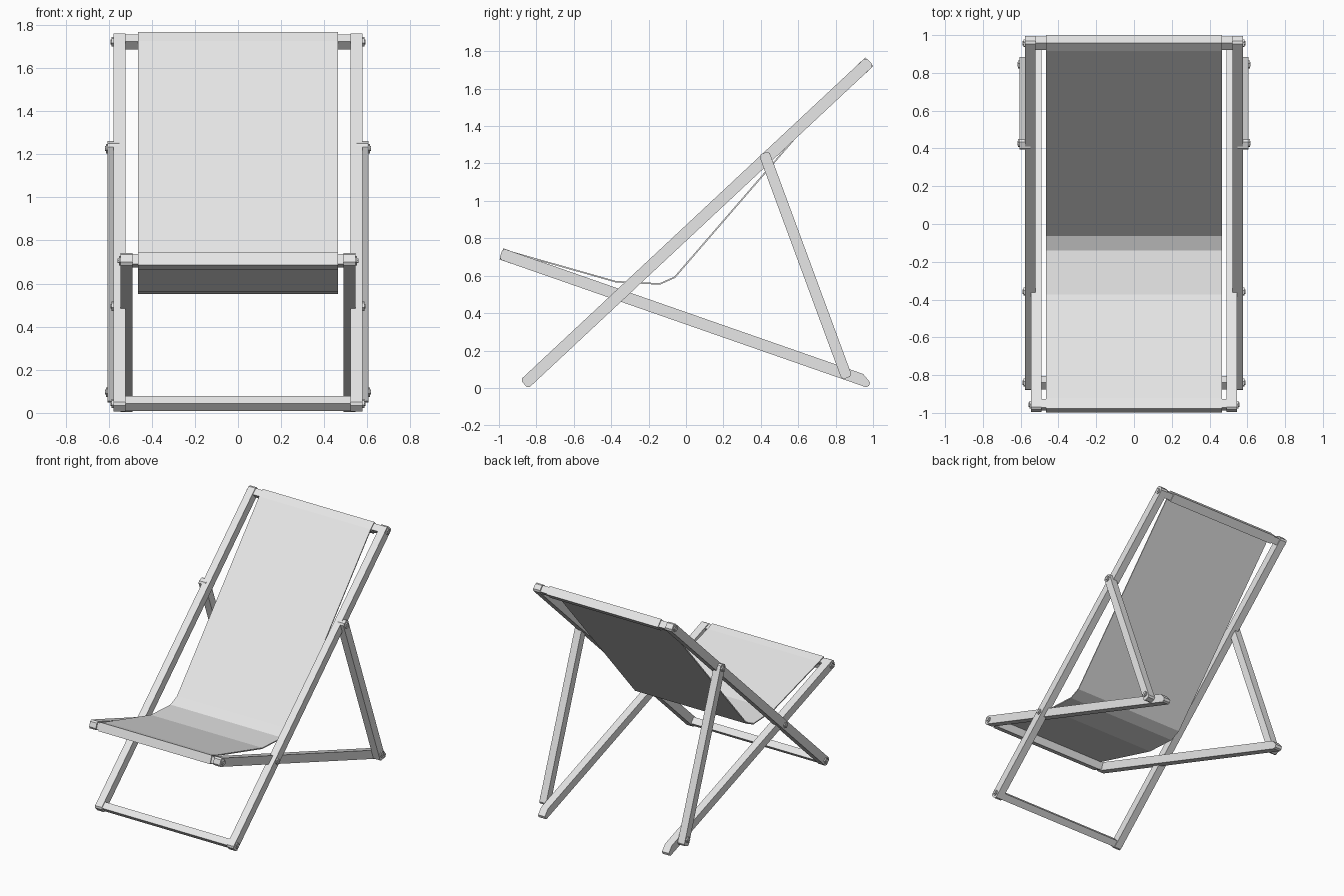
import bpy, bmesh, math
from mathutils import Vector

cube = bpy.data.objects.get("Cube")
if cube:
    bpy.data.objects.remove(cube)

grey = bpy.data.materials.new("light grey")
grey.use_nodes = True
grey.diffuse_color = (0.8, 0.8, 0.8, 1)
grey.node_tree.nodes["Principled BSDF"].inputs["Base Color"].default_value = (0.8, 0.8, 0.8, 1)


def finish(name, bm):
    mesh = bpy.data.meshes.new(name)
    bm.to_mesh(mesh)
    bm.free()
    mesh.materials.append(grey)
    obj = bpy.data.objects.new(name, mesh)
    bpy.context.collection.objects.link(obj)
    return obj


def prism(bm, outline, x0, x1):
    """Extrude a (y, z) outline from x0 to x1."""
    face = bm.faces.new([bm.verts.new((x0, p[0], p[1])) for p in outline])
    ext = bmesh.ops.extrude_face_region(bm, geom=[face])["geom"]
    bmesh.ops.translate(bm, vec=(x1 - x0, 0, 0),
                        verts=[v for v in ext if isinstance(v, bmesh.types.BMVert)])
    bmesh.ops.recalc_face_normals(bm, faces=bm.faces)


def ngon(center, radius, sides, turn=0.0):
    return [(center[0] + radius * math.cos(turn + math.tau * i / sides),
             center[1] + radius * math.sin(turn + math.tau * i / sides))
            for i in range(sides)]


def beam(a, b, extend_a, extend_b, half, cut=0.012, end_cut=None):
    """Outline of a chamfered beam through a and b; end_cut shapes the upper corner at b."""
    a, b = Vector(a), Vector(b)
    u = (b - a).normalized()
    n = Vector((-u.y, u.x))
    long_cut, deep_cut = end_cut or (cut, cut)
    s, e = -extend_a, (b - a).length + extend_b
    local = [(s, -half + cut), (s + cut, -half), (e - cut, -half), (e, -half + cut),
             (e, half - deep_cut), (e - long_cut, half), (s + cut, half), (s, half - cut)]
    return [a + u * t + n * w for t, w in local]


# Joint positions in the side plane (y, z)
back_foot, back_top = (-0.84, 0.043), (0.957, 1.722)
seat_front, seat_foot = (-0.957, 0.706), (0.95, 0.041)
pivot = (-0.358, 0.495)
strut_top, strut_foot = (0.428, 1.226), (0.845, 0.096)
back_angle = math.atan2(back_top[1] - back_foot[1], back_top[0] - back_foot[0])
seat_angle = math.atan2(seat_foot[1] - seat_front[1], seat_foot[0] - seat_front[0])

# Side rails and support struts
members = {
    "back_rail": (beam(back_foot, back_top, 0.034, 0.034, 0.031), 0.522, 0.578),
    "seat_rail": (beam(seat_front, seat_foot, 0.034, 0.036, 0.031,
                       end_cut=(0.05, 0.03)), 0.489, 0.545),
    "support_strut": (beam(strut_top, strut_foot, 0.032, 0.045, 0.029), 0.549, 0.605),
}
# Nuts: joint and the outer surface they sit on
nuts = {
    "back_foot_nut": (back_foot, 0.578), "back_top_nut": (back_top, 0.578),
    "seat_front_nut": (seat_front, 0.545), "pivot_nut": (pivot, 0.578),
    "strut_top_nut": (strut_top, 0.605), "strut_foot_nut": (strut_foot, 0.605),
}
for side, sign in (("left", 1), ("right", -1)):
    for name, (outline, x0, x1) in members.items():
        bm = bmesh.new()
        prism(bm, outline, sign * x0, sign * x1)
        finish(f"{side}_{name}", bm)
    for name, (center, x) in nuts.items():
        bm = bmesh.new()
        prism(bm, ngon(center, 0.022, 6, 0.3), sign * (x - 0.03), sign * (x + 0.008))
        prism(bm, ngon(center, 0.012, 10), sign * (x - 0.05), sign * (x + 0.013))
        finish(f"{side}_{name}", bm)

# Crossbars
for name, center, angle, reach in (("top_crossbar", back_top, back_angle, 0.53),
                                   ("bottom_crossbar", back_foot, back_angle, 0.53),
                                   ("front_crossbar", seat_front, seat_angle, 0.495)):
    bm = bmesh.new()
    prism(bm, ngon(center, 0.035, 4, angle + math.pi / 4), -reach, reach)
    finish(name, bm)

# Fabric sling: wraps round the front bar, sags, and wraps round the top bar
front_loop = ngon(seat_front, 0.039, 4, seat_angle + math.pi / 4)
top_loop = ngon(back_top, 0.039, 4, back_angle + math.pi * 3 / 4)
sag = [(-0.375, 0.568), (-0.14, 0.556), (-0.06, 0.592)]
path = front_loop + sag + top_loop
bm = bmesh.new()
rows = [[bm.verts.new((x, p[0], p[1])) for x in (-0.465, 0.465)] for p in path]
first, last = rows[0], rows[-1]
strips = list(zip(rows[:3], rows[1:4])) + [(rows[3], first), (first, rows[4])]
strips += list(zip(rows[4:-1], rows[5:])) + [(last, rows[-4])]
for a, b in strips:
    bm.faces.new((a[0], a[1], b[1], b[0]))
sling = finish("fabric_sling", bm)
solid = sling.modifiers.new("cloth thickness", "SOLIDIFY")
solid.solidify_mode = "NON_MANIFOLD"
solid.thickness = 0.008
solid.offset = 0
